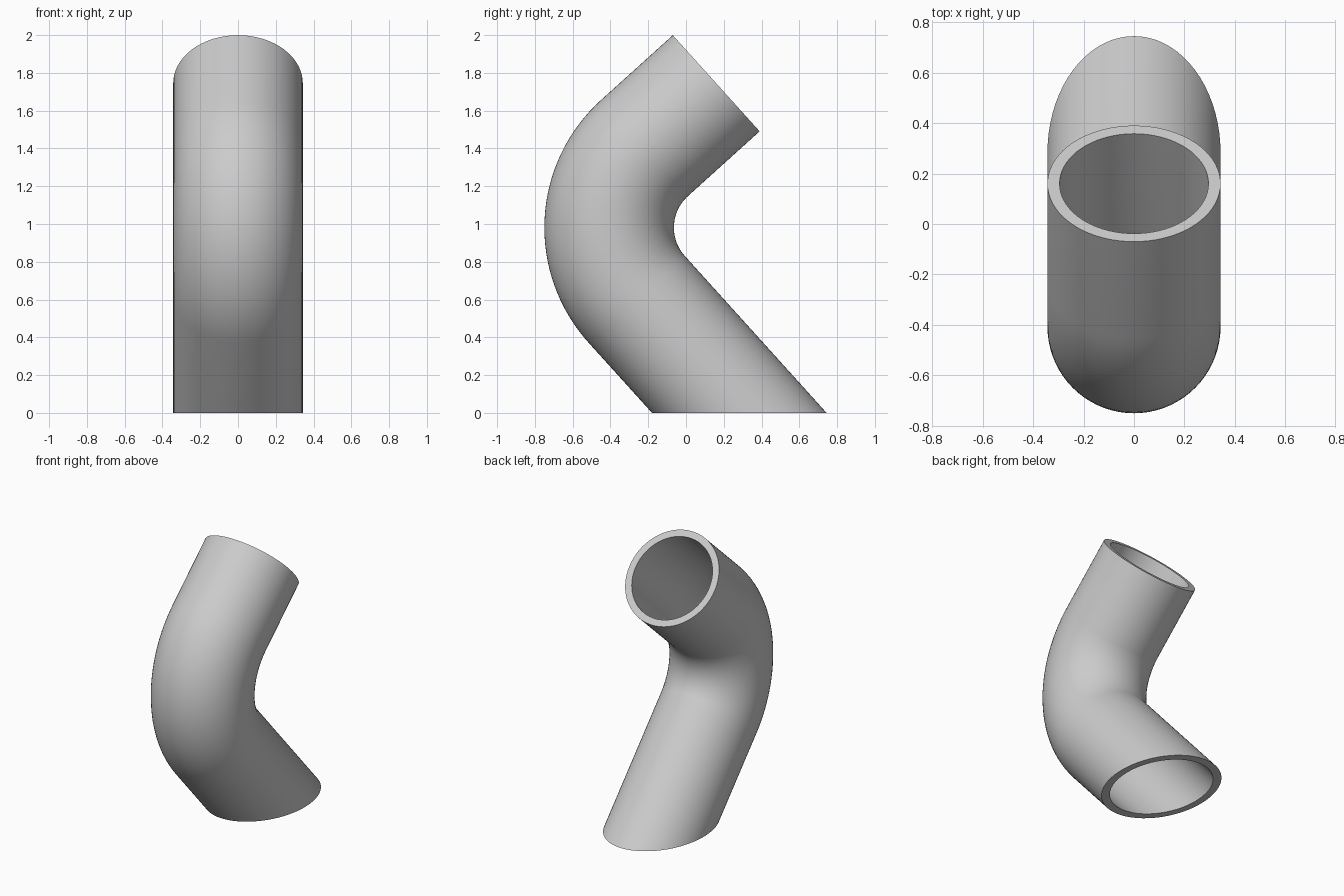
import bpy
import bmesh
from math import cos, sin, pi, radians
from mathutils import Vector

if "Cube" in bpy.data.objects:
    bpy.data.objects.remove(bpy.data.objects["Cube"], do_unlink=True)

OUTER, INNER = 0.343, 0.295     # pipe radii
BEND = 0.567                    # centreline bend radius
TILT = radians(42.1)            # slope of the upper leg
SIDES, STEPS = 72, 32

side = Vector((1, 0, 0))
up_dir = Vector((0, cos(TILT), sin(TILT)))       # upper leg direction
low_dir = Vector((0, -sin(TILT), cos(TILT)))     # lower leg direction
bend_centre = Vector((0, 0.16, 0.981))

# Centreline: (point, tangent) along the quarter bend, then the upper end
path = []
for i in range(STEPS + 1):
    a = pi / 2 * i / STEPS
    tangent = low_dir * cos(a) + up_dir * sin(a)
    outward = low_dir * sin(a) - up_dir * cos(a)
    path.append((bend_centre + outward * BEND, tangent))
path.append((Vector((0, 0.16, 1.745)), up_dir))

bm = bmesh.new()


def circle(point, tangent, radius):
    normal = tangent.cross(side)
    return [point + (side * cos(t) + normal * sin(t)) * radius
            for t in (2 * pi * k / SIDES for k in range(SIDES))]


def bridge(a, b):
    for k in range(SIDES):
        n = (k + 1) % SIDES
        bm.faces.new((a[k], a[n], b[n], b[k]))


def wall(radius):
    """Tube wall whose lower end is mitred flat on the ground."""
    rings = [circle(p, t, radius) for p, t in path]
    foot = [v - low_dir * (v.z / low_dir.z) for v in rings[0]]
    loops = [[bm.verts.new(v) for v in ring] for ring in [foot] + rings]
    for a, b in zip(loops, loops[1:]):
        bridge(a, b)
    return loops[0], loops[-1]


# Outer wall, bore and the two flat rims
outer_foot, outer_top = wall(OUTER)
inner_foot, inner_top = wall(INNER)
bridge(outer_foot, inner_foot)
bridge(outer_top, inner_top)
bmesh.ops.recalc_face_normals(bm, faces=bm.faces)

mesh = bpy.data.meshes.new("bent_pipe")
bm.to_mesh(mesh)
bm.free()
pipe = bpy.data.objects.new("bent_pipe", mesh)
bpy.context.collection.objects.link(pipe)

# Plain grey material
grey = bpy.data.materials.new("light_grey")
grey.use_nodes = True
colour = (0.6, 0.6, 0.6, 1)
grey.diffuse_color = colour
grey.node_tree.nodes["Principled BSDF"].inputs["Base Color"].default_value = colour
mesh.materials.append(grey)

bpy.context.view_layer.objects.active = pipe
pipe.select_set(True)
bpy.ops.object.shade_smooth_by_angle(angle=radians(30))
